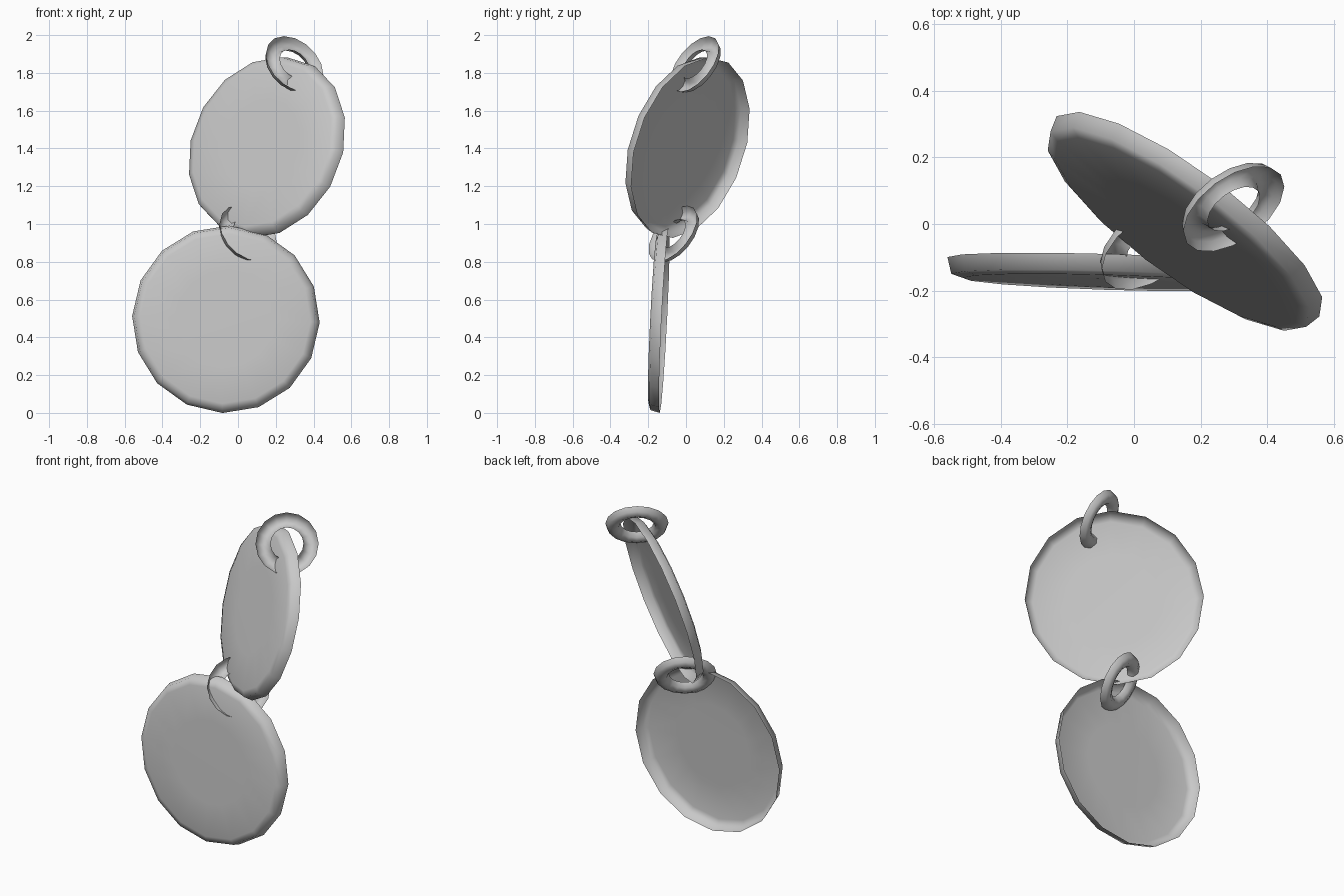
import bpy, math
from mathutils import Vector, Matrix

if "Cube" in bpy.data.objects:
    bpy.data.objects.remove(bpy.data.objects["Cube"])

metal = bpy.data.materials.new("grey metal")
metal.diffuse_color = (0.58, 0.58, 0.58, 1)
metal.use_nodes = True
metal.node_tree.nodes["Principled BSDF"].inputs["Base Color"].default_value = metal.diffuse_color


def frame(center, normal):
    """Local z along the normal, local y as close to world up as possible."""
    n = Vector(normal).normalized()
    x = Vector((0, 0, 1)).cross(n).normalized()
    y = n.cross(x)
    rot = Matrix((x, y, n)).transposed().to_4x4()
    return Matrix.Translation(center) @ rot


def add_mesh(name, verts, faces, matrix):
    me = bpy.data.meshes.new(name)
    me.from_pydata([matrix @ Vector(v) for v in verts], [], faces)
    me.materials.append(metal)
    me.shade_smooth()
    ob = bpy.data.objects.new(name, me)
    bpy.context.collection.objects.link(ob)
    return ob


def disc(name, center, normal, turn=0, sides=16):
    # Hollow dish, open at the back: (radius, height) from the rim to the front
    profile = [(0.497, -0.03), (0.484, 0.02), (0.45, 0.031), (0.25, 0.033)]
    angles = [math.radians(turn) + 2 * math.pi * i / sides for i in range(sides)]
    verts = [(r * math.sin(a), r * math.cos(a), h) for r, h in profile for a in angles]
    faces = []
    for k in range(len(profile) - 1):
        for i in range(sides):
            j = (i + 1) % sides
            a, b = k * sides, (k + 1) * sides
            faces.append((a + j, a + i, b + i, b + j))
    last = (len(profile) - 1) * sides
    faces.append(tuple(last + i for i in reversed(range(sides))))
    return add_mesh(name, verts, faces, frame(center, normal))


def ring(name, center, normal, major=0.133, minor=0.042, n=16, m=4):
    # Half-round channel bent into a ring, open towards the normal
    verts, faces = [], []
    for i in range(n):
        a = 2 * math.pi * i / n
        for k in range(m + 1):
            b = math.pi + math.pi * k / m
            r = major + minor * math.cos(b)
            verts.append((r * math.cos(a), r * math.sin(a), minor * math.sin(b)))
        for k in range(m):
            p, q = i * (m + 1) + k, (i + 1) % n * (m + 1) + k
            faces.append((p, q, q + 1, p + 1))
    for_flip = [tuple(reversed(f)) for f in faces]
    return add_mesh(name, verts, for_flip, frame(center, normal))


# Two hanging discs
disc("lower_disc", (-0.065, -0.145, 0.497), (-0.03, -1, 0.05), 2)
disc("upper_disc", (0.145, 0.0, 1.412), (-0.57, -0.77, 0.27), 3)

# Link rings that pass through the tops of the discs
ring_axis = (0.5, -0.68, 0.54)
ring("lower_ring", (0.055, -0.07, 0.95), ring_axis)
ring("upper_ring", (0.3, 0.045, 1.847), ring_axis)
